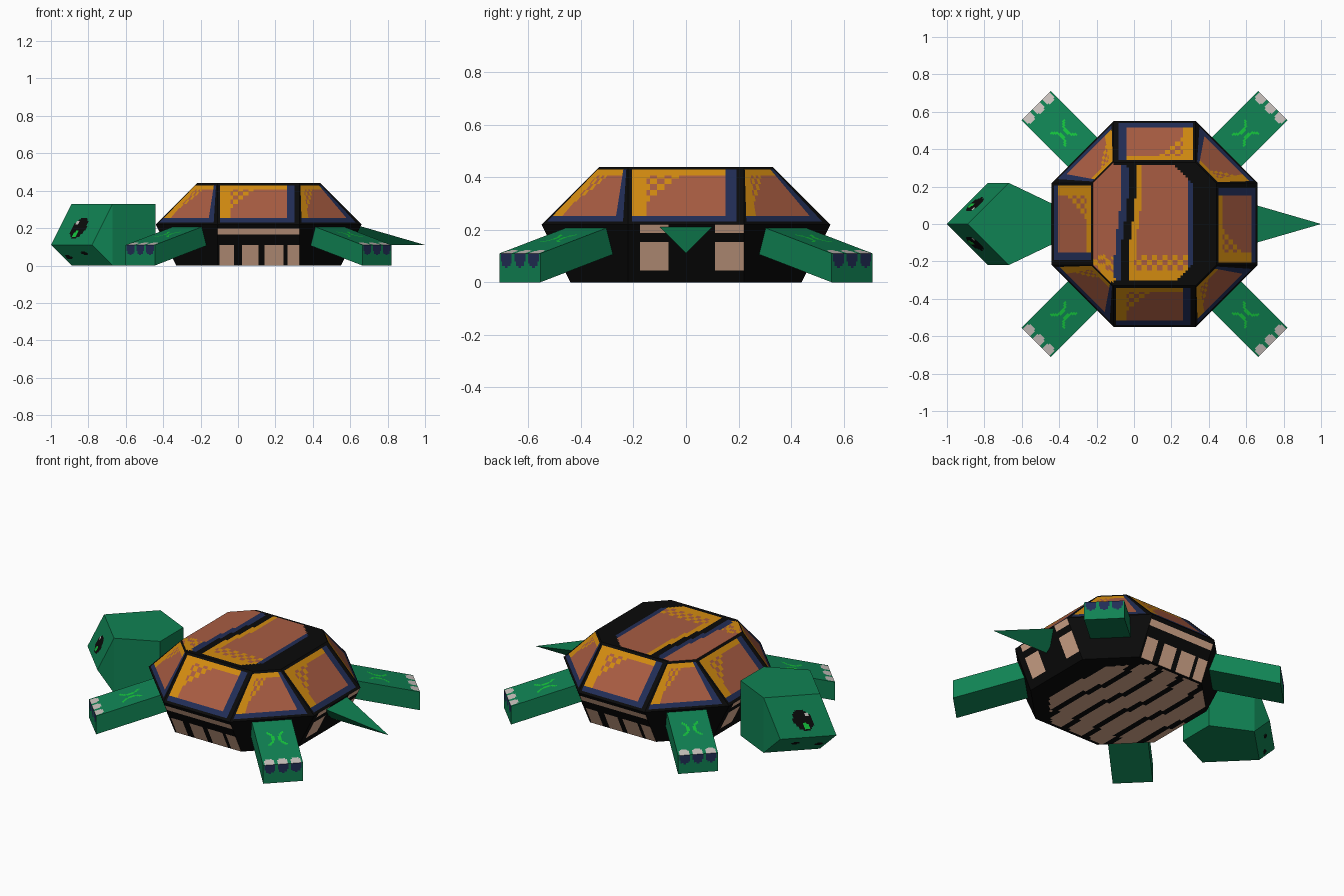
import bpy, bmesh, math
from mathutils import Vector

if "Cube" in bpy.data.objects:
    bpy.data.objects.remove(bpy.data.objects["Cube"])

COLOURS = [("black", (10, 10, 10)), ("shell brown", (168, 92, 66)), ("amber", (210, 139, 16)),
           ("navy", (33, 45, 86)), ("skin green", (16, 130, 83)), ("belly tan", (224, 177, 148)),
           ("claw grey", (200, 192, 188)), ("bright green", (20, 195, 60))]
BLACK, BROWN, AMBER, NAVY, GREEN, TAN, CLAW, BRIGHT = range(8)


def linear(c):
    c /= 255
    return c / 12.92 if c < 0.04045 else ((c + 0.055) / 1.055) ** 2.4


MATS = []
for name, rgb in COLOURS:
    m = bpy.data.materials.new(name)
    m.diffuse_color = (*[linear(c) for c in rgb], 1)
    m.use_nodes = True
    m.node_tree.nodes["Principled BSDF"].inputs["Base Color"].default_value = m.diffuse_color
    MATS.append(m)


def finish(bm, name):
    bmesh.ops.remove_doubles(bm, verts=bm.verts, dist=1e-4)
    me = bpy.data.meshes.new(name)
    bm.to_mesh(me)
    bm.free()
    for m in MATS:
        me.materials.append(m)
    bpy.context.collection.objects.link(bpy.data.objects.new(name, me))


def facet(bm, pts, inside, mat):
    """One flat face, turned away from the inside point."""
    pts = [Vector(p) for p in pts]
    n = (pts[1] - pts[0]).cross(pts[2] - pts[0])
    if n.dot(sum(pts, Vector()) / len(pts) - Vector(inside)) < 0:
        pts.reverse()
    bm.faces.new([bm.verts.new(p) for p in pts]).material_index = mat


def mesh_grid(bm, point, nu, nv, flip, rule):
    """Grid of cells over point(u, v), coloured by rule(u, v)."""
    vs = [[bm.verts.new(point(i / nu, j / nv)) for j in range(nv + 1)] for i in range(nu + 1)]
    for i in range(nu):
        for j in range(nv):
            q = [vs[i][j], vs[i + 1][j], vs[i + 1][j + 1], vs[i][j + 1]]
            f = bm.faces.new(q[::-1] if flip else q)
            f.material_index = rule((i + 0.5) / nu, (j + 0.5) / nv)


def painted_quad(bm, quad, inside, nu, nv, rule):
    a, b, c, d = [Vector(p) for p in quad]
    flip = (b - a).cross(d - a).dot((a + b + c + d) / 4 - Vector(inside)) < 0
    mesh_grid(bm, lambda u, v: a.lerp(b, u).lerp(d.lerp(c, u), v), nu, nv, flip, rule)


# ---- shell: three octagonal rings
CX, S = 0.11, 0.22


def ring(r, z):
    return [(CX + x, y, z) for x, y in ((-S, -r), (S, -r), (r, -S), (r, S),
                                        (S, r), (-S, r), (-r, S), (-r, -S))]


def octagon(bm, r, z, flip, rule):
    def point(u, v):
        x = r * (2 * u - 1)
        return (CX + x, (2 * v - 1) * min(r, r + S - abs(x)), z)

    def colour(u, v):
        x, y, _ = point(u, v)
        edge = min(r - abs(x), r - abs(y), (r + S - abs(x) - abs(y)) * 0.7)
        return rule(x, y, edge)
    mesh_grid(bm, point, 48, 48, flip, colour)


def scute(u, v):
    if u < 0.03 or u > 0.93 or v > 0.94 or v < 0.05:
        return BLACK
    if u > 0.84 or v < 0.13:
        return NAVY
    speckle = (int(u * 16) + int(v * 10)) % 2 == 0 and u + (1 - v) * 0.6 < 0.55
    return AMBER if u < 0.15 or v > 0.85 or speckle else BROWN


def top_plates(x, y, edge):
    x += CX
    c = 0.08 + 0.02 * math.sin(7 * y)          # wavy seam
    if edge < 0.012 or abs(x - c) < 0.021 or y < -0.305:
        return BLACK
    if c - 0.055 < x < c or x > 0.405:
        return NAVY
    speckle = (int((x + 1) / 0.028) + int((y + 1) / 0.028)) % 2 == 0 and y < -0.17
    if x < -0.185 or c < x < c + 0.055 or y < -0.25 or speckle:
        return AMBER
    return BROWN


def belly(x, y, edge):
    t = (x + 0.44 + 0.02 * math.sin(9 * y)) / 0.147 % 1
    return BLACK if edge < 0.012 or t < 0.13 or t > 0.87 else TAN


def long_side(u, v):
    if 0.75 < v < 0.88:
        return TAN
    gap = u < 0.02 or any(a < u < b for a, b in ((0.21, 0.29), (0.49, 0.57), (0.79, 0.85)))
    return BLACK if v > 0.5 or gap else TAN


def short_side(u, v):
    plate = 0.09 < u < 0.35 or 0.74 < u < 0.99
    return TAN if plate and (0.18 < v < 0.7 or v > 0.84) else BLACK


bm = bmesh.new()
low, rim, high = ring(0.44, 0), ring(0.55, 0.22), ring(0.33, 0.44)
mid = (CX, 0, 0.2)
for i in range(8):
    k = (i + 1) % 8
    painted_quad(bm, (rim[i], rim[k], high[k], high[i]), mid, 32, 20, scute)
    skirt = (low[i], low[k], rim[k], rim[i])
    if i % 2:
        facet(bm, skirt, mid, BLACK)
    else:
        painted_quad(bm, skirt, mid, 40, 20, short_side if i % 4 else long_side)
octagon(bm, 0.33, 0.44, False, top_plates)
octagon(bm, 0.44, 0, True, belly)
finish(bm, "shell")


# ---- legs: sloping boxes with claws and skin marks
def claw_at(across, inward):
    return any(math.hypot(across - c, max(0, inward - 0.024)) < 0.028 for c in (-0.072, 0, 0.072))


def leg_top(u, v):
    along, across = u * 0.42, (v - 0.5) * 0.22
    if claw_at(across, along):
        return CLAW
    a = along - 0.22
    mark = abs(a) < 0.055 and abs(abs(across) - 0.018 - 9 * a * a) < 0.008
    return BRIGHT if mark else GREEN


def leg_end(u, v):
    return NAVY if claw_at((u - 0.5) * 0.22, (1 - v) * 0.11) else GREEN


def leg(name, sx, sy):
    def p(d, w, z):
        return (CX + sx * (d + w) * math.sqrt(0.5), sy * (d - w) * math.sqrt(0.5), z)
    tip, root, w = 0.895, 0.49, 0.11
    t0, t1 = [p(tip, s, 0.11) for s in (-w, w)]
    b0, b1 = [p(tip, s, 0) for s in (-w, w)]
    r0, r1 = [p(root, s, 0.22) for s in (-w, w)]
    q0, q1 = [p(root, s, 0.11) for s in (-w, w)]
    c = p((tip + root) / 2, 0, 0.11)
    bm = bmesh.new()
    painted_quad(bm, (t0, r0, r1, t1), c, 44, 24, leg_top)
    painted_quad(bm, (b0, b1, t1, t0), c, 30, 14, leg_end)
    for f in ((b0, b1, q1, q0), (q0, q1, r1, r0), (b0, t0, r0, q0), (b1, t1, r1, q1)):
        facet(bm, f, c, GREEN)
    finish(bm, name)


for xn, sx in (("front", -1), ("rear", 1)):
    for yn, sy in (("near", -1), ("far", 1)):
        leg(f"{xn}_leg_{yn}", sx, sy)


# ---- head: faceted wedge with eyes and mouth marks
def eye(u, v):
    a, b = (u - 0.475) / 0.17, (v - 0.41) / 0.25
    if a * a + b * b > 1:
        return GREEN
    if math.hypot(a + 0.1, b + 0.6) < 0.32:
        return BRIGHT
    return CLAW if math.hypot(a + 0.55, b - 0.5) < 0.22 else BLACK


def mouth(u, v):
    spots = ((0.61, 0.41), (0.135, 0.6))
    return BLACK if any(math.hypot(u - a, (v - b) * 0.6) < 0.07 for a, b in spots) else GREEN


bm = bmesh.new()
mid = (-0.7, 0, 0.15)
for z in (0, 0.33):
    facet(bm, [(-0.89, 0, z), (-0.67, -S, z), (-0.44, -S / 2, z),
               (-0.44, S / 2, z), (-0.67, S, z)], mid, GREEN)
for s in (-S, S):
    nose, cheek = (-1, 0, 0.11), (-0.78, s, 0.11)
    painted_quad(bm, (nose, cheek, (-0.67, s, 0.33), (-0.89, 0, 0.33)), mid, 32, 26, eye)
    painted_quad(bm, (nose, cheek, (-0.67, s, 0), (-0.89, 0, 0)), mid, 32, 16, mouth)
    facet(bm, (cheek, (-0.67, s, 0.33), (-0.67, s, 0)), mid, GREEN)
    facet(bm, ((-0.67, s, 0), (-0.67, s, 0.33), (-0.44, s / 2, 0.33), (-0.44, s / 2, 0)), mid, GREEN)
facet(bm, [(-0.44, y, z) for y, z in ((-S / 2, 0), (S / 2, 0), (S / 2, 0.33), (-S / 2, 0.33))], mid, GREEN)
finish(bm, "head")

# ---- tail: three-sided spike
bm = bmesh.new()
a, b, c, tip = (0.62, -0.11, 0.22), (0.62, 0.11, 0.22), (0.62, 0, 0.11), (1, 0, 0.11)
for f in ((a, b, c), (a, b, tip), (b, c, tip), (c, a, tip)):
    facet(bm, f, (0.7, 0, 0.165), GREEN)
finish(bm, "tail")
